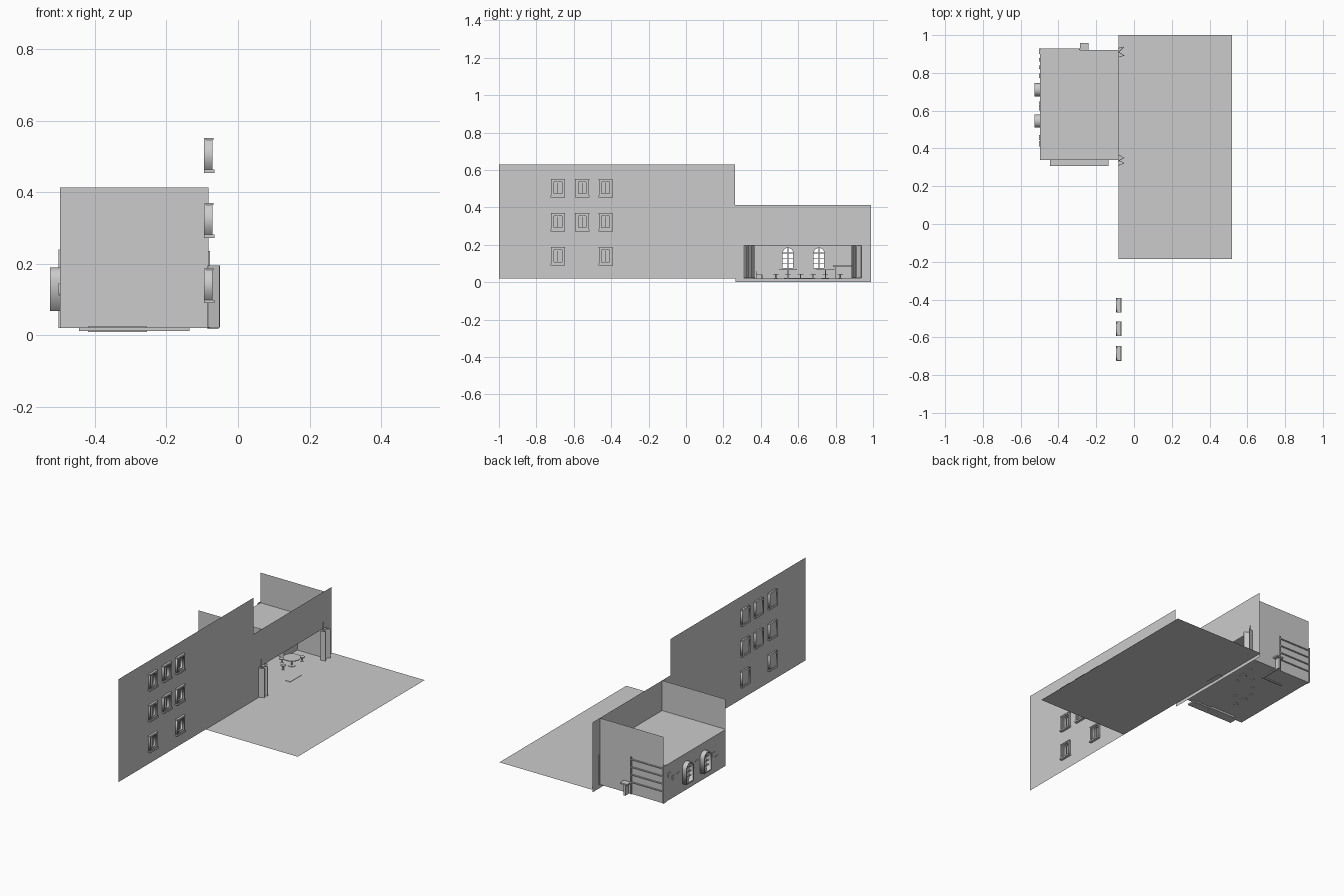
import bpy, bmesh, math
from mathutils import Matrix

if "Cube" in bpy.data.objects:
    bpy.data.objects.remove(bpy.data.objects["Cube"])

C = bpy.context.collection
TO_YZ = Matrix(((0, 0, 1, 0), (1, 0, 0, 0), (0, 1, 0, 0), (0, 0, 0, 1)))


def add_mesh(name, bm):
    me = bpy.data.meshes.new(name)
    bm.to_mesh(me)
    bm.free()
    ob = bpy.data.objects.new(name, me)
    C.objects.link(ob)
    return ob


def boxes(name, ranges):
    """One object from boxes given as (x0, x1, y0, y1, z0, z1)."""
    bm = bmesh.new()
    for x0, x1, y0, y1, z0, z1 in ranges:
        m = Matrix.Translation(((x0 + x1) / 2, (y0 + y1) / 2, (z0 + z1) / 2)) \
            @ Matrix.Diagonal((x1 - x0, y1 - y0, z1 - z0, 1))
        bmesh.ops.create_cube(bm, size=1, matrix=m)
    return add_mesh(name, bm)


def faces(name, polys):
    bm = bmesh.new()
    for p in polys:
        bm.faces.new([bm.verts.new(v) for v in p])
    return add_mesh(name, bm)


def panel(name, loops, x, depth=0.0):
    """Filled outline with holes in the y-z plane, centred at x."""
    cu = bpy.data.curves.new(name, 'CURVE')
    cu.dimensions, cu.fill_mode, cu.extrude = '2D', 'BOTH', depth / 2
    for pts in loops:
        s = cu.splines.new('POLY')
        s.points.add(len(pts) - 1)
        for p, (a, b) in zip(s.points, pts):
            p.co = (a, b, 0, 1)
        s.use_cyclic_u = True
    tmp = bpy.data.objects.new(name + "_outline", cu)
    C.objects.link(tmp)
    bpy.context.view_layer.update()
    me = bpy.data.meshes.new_from_object(tmp.evaluated_get(bpy.context.evaluated_depsgraph_get()))
    bpy.data.objects.remove(tmp)
    me.transform(Matrix.Translation((x, 0, 0)) @ TO_YZ)
    ob = bpy.data.objects.new(name, me)
    C.objects.link(ob)
    return ob


def rect(a0, a1, b0, b1):
    return [(a0, b0), (a1, b0), (a1, b1), (a0, b1)]


def arch(c, half, bottom, spring, n=10):
    return [(c - half, bottom), (c + half, bottom)] + [
        (c + half * math.cos(math.pi * i / n), spring + half * math.sin(math.pi * i / n))
        for i in range(n + 1)]


# Facade with window holes and shop opening
spots = [(y, z) for z in (0.14, 0.322, 0.504) for y in (-0.685, -0.555, -0.43)
         if not (z < 0.2 and y == -0.555)]
outline = [(-1, .02), (.265, .02), (.265, 0), (.99, 0), (.99, .413), (.263, .413), (.263, .628), (-1, .628)]
holes = [rect(y - .03, y + .03, z - .04, z + .04) for y, z in spots]
panel("facade", [outline, rect(.31, .93, .02, .197)] + holes, -.082)

# Ground
faces("pavement", [[(-.082, -.185, .02), (.52, -.185, .02), (.52, 1, .02), (-.082, 1, .02)]])

# Upper windows: frame, inner sash, sill, lintel, glass, curtains
for y, z in spots:
    panel("window_frame", [rect(y - .036, y + .036, z - .048, z + .047),
                           rect(y - .027, y + .027, z - .037, z + .037)], -.083, .024)
    panel("window_sash", [rect(y - .027, y + .027, z - .037, z + .037),
                          rect(y - .021, y + .021, z - .031, z + .031)], -.084, .012)
    boxes("window_sill", [(-.095, -.066, y - .039, y + .039, z - .05, z - .041),
                          (-.09, -.069, y - .038, y + .038, z + .042, z + .048)])
    panel("window_glass", [rect(y - .027, y + .027, z - .037, z + .037)], -.093)
    boxes("window_mullion", [(-.087, -.081, y - .0015, y + .0015, z - .031, z + .031)])
    for s in (-1, 1):
        panel("curtain", [[(y + s * .021, z - .031), (y + s * .008, z - .031), (y + s * .012, z - .008),
                           (y + s * .001, z + .031), (y + s * .021, z + .031)]], -.089)

# Room shell
X0, X1, Y0, Y1, ZF, ZC, ZT = -.498, -.082, .34, .922, .02, .235, .413
faces("room_side_walls", [[(X0, y, ZF), (X1, y, ZF), (X1, y, ZT), (X0, y, ZT)] for y in (Y0, Y1)])
faces("room_floor_and_ceiling", [[(X0, Y0, z), (X1, Y0, z), (X1, Y1, z), (X0, Y1, z)] for z in (ZF, ZC)])
arches = (.545, .711)
panel("room_back_wall", [rect(Y0, Y1, ZF, ZC)] + [arch(c, .03, .074, .155) for c in arches], X0)

# Arched windows
for c in arches:
    panel("arched_frame", [arch(c, .035, .068, .155), arch(c, .028, .075, .155)], -.511, .029)
    boxes("arched_muntins", [(-.514, -.508, c - .002, c + .002, .075, .183)]
          + [(-.514, -.508, c - .028, c + .028, z - .0015, z + .0015) for z in (.102, .129, .156)])

# Pictures and small shelves on the back wall
boxes("wall_pictures", [(-.502, -.494, y - w, y + w, z - h, z + h) for y, z, w, h in (
    (.458, .13, .014, .014), (.425, .113, .014, .002), (.615, .155, .014, .003),
    (.64, .12, .008, .003), (.785, .15, .012, .003), (.83, .14, .01, .012), (.87, .17, .01, .012))])

# Folding doors, zigzag in plan
for name, plan in (("left_folding_door", [(-.085, .31), (-.052, .322), (-.08, .337), (-.052, .35), (-.08, .365)]),
                   ("right_folding_door", [(-.085, .93), (-.052, .938), (-.082, .91), (-.052, .892), (-.08, .885)])):
    door = faces(name, [[(*a, .022), (*b, .022), (*b, .195), (*a, .195)] for a, b in zip(plan, plan[1:])])
    so = door.modifiers.new("thickness", 'SOLIDIFY')
    so.thickness, so.offset = .003, 0
boxes("door_poles", [(-.084, -.078, y - .002, y + .002, .02, .235) for y in (.333, .912)])

# Door mat and seating platform
boxes("door_mat", [(-.085, -.055, .567, .67, .018, .022)])
boxes("platform", [(-.445, -.135, .308, .36, .012, .021), (-.42, -.255, .335, .37, .009, .024)])

# Bar counter and bottle shelves
boxes("bar_counter", [(-.285, -.24, .79, .958, .08, .088), (-.268, -.258, .8, .95, .014, .08),
                      (-.40, -.24, .785, .82, .08, .088), (-.395, -.26, .8, .808, .014, .08)])
boxes("bottle_shelves", [(-.5, -.285, .9, .928, z - .003, z + .003) for z in (.09, .135, .18, .225)]
      + [(x - .003, x + .003, .9, .928, .02, .24) for x in (-.288, -.499)])


def pedestal(name, x, y, top, r, foot):
    """Round top, slim stem and foot disc."""
    bm = bmesh.new()
    for rad, z0, z1 in ((r, top - .004, top), (.003, .02, top), (foot, .016, .022)):
        bmesh.ops.create_cone(bm, cap_ends=True, segments=20, radius1=rad, radius2=rad, depth=z1 - z0,
                              matrix=Matrix.Translation((x, y, (z0 + z1) / 2)))
    return add_mesh(name, bm)


# Tables and stools
for x, y in ((-.17, .745), (-.34, .545)):
    pedestal("table", x, y, .068, .048, .02)
for x, y in ((-.18, .68), (-.158, .825), (-.295, .68), (-.235, .745), (-.34, .48), (-.34, .612), (-.28, .545)):
    pedestal("stool", x, y, .045, .015, .01)

# Low chairs beside the front wall
for x in (-.17, -.3, -.4):
    boxes("chair", [(x - .015, x + .015, .375, .41, .038, .042), (x - .015, x + .015, .373, .377, .038, .06)]
          + [(x + a - .002, x + a + .002, b - .002, b + .002, .02, .038)
             for a in (-.012, .012) for b in (.378, .406)])
